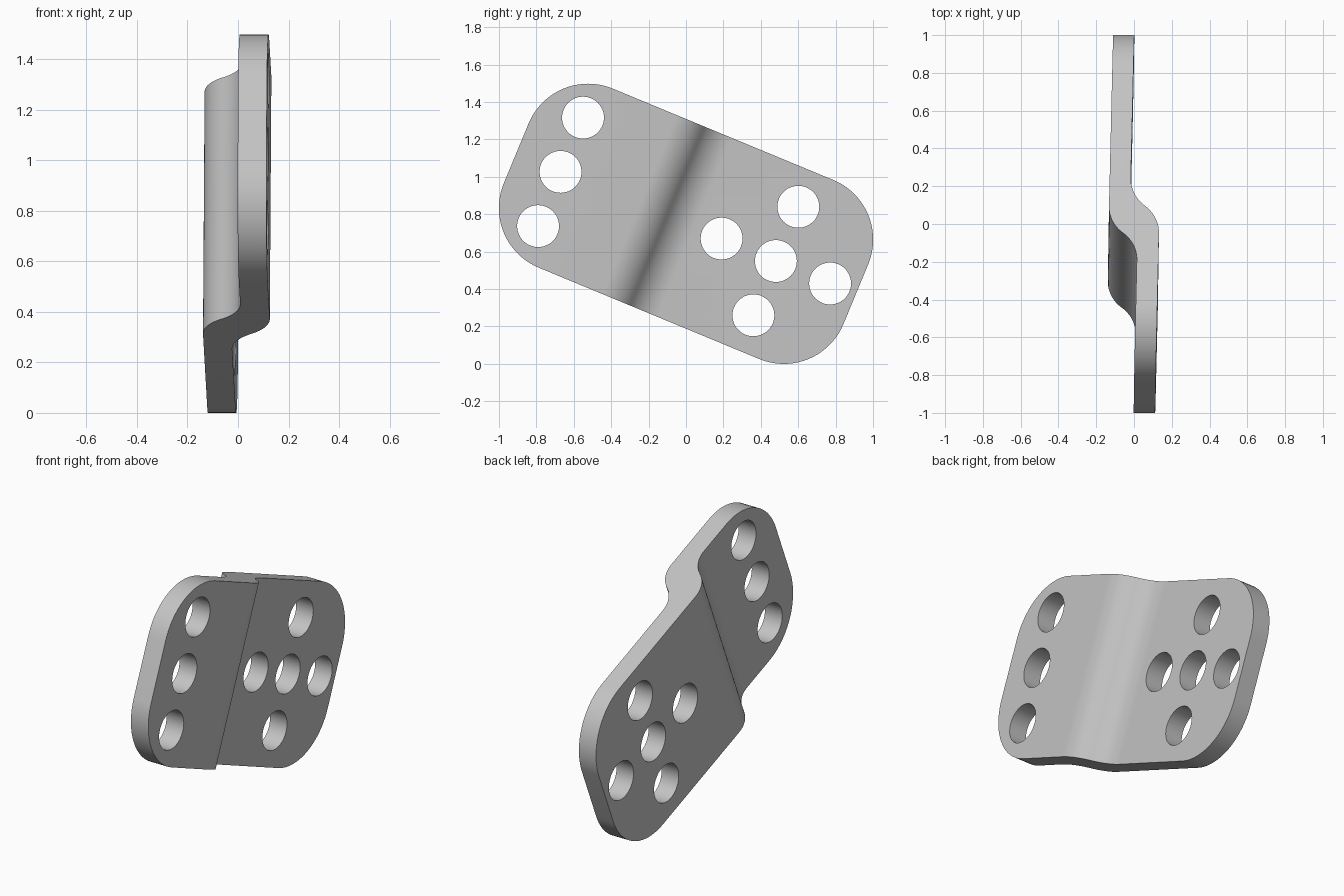
import bpy, bmesh, math
from mathutils import Matrix, Vector

cube = bpy.data.objects.get("Cube")
if cube:
    bpy.data.objects.remove(cube, do_unlink=True)

HALF_LENGTH, HALF_WIDTH, CORNER = 0.983, 0.518, 0.345
HOLE_RADIUS = 0.112
TILT = math.radians(22.5)

grey = bpy.data.materials.new("plain grey")
grey.use_nodes = True
colour = (0.55, 0.55, 0.55, 1)
grey.diffuse_color = colour
grey.node_tree.nodes["Principled BSDF"].inputs["Base Color"].default_value = colour


def prism(name, points, offset):
    """Extrude a closed outline of 3D points along an offset."""
    bm = bmesh.new()
    face = bm.faces.new([bm.verts.new(p) for p in points])
    extruded = bmesh.ops.extrude_face_region(bm, geom=[face])["geom"]
    verts = [g for g in extruded if isinstance(g, bmesh.types.BMVert)]
    bmesh.ops.translate(bm, verts=verts, vec=offset)
    bmesh.ops.recalc_face_normals(bm, faces=bm.faces)
    mesh = bpy.data.meshes.new(name)
    bm.to_mesh(mesh)
    bm.free()
    mesh.materials.append(grey)
    obj = bpy.data.objects.new(name, mesh)
    bpy.context.collection.objects.link(obj)
    return obj


def arc(cx, cy, radius, start, sweep, steps):
    angles = [start + sweep * i / steps for i in range(steps + 1)]
    return [(cx + radius * math.cos(a), cy + radius * math.sin(a)) for a in angles]


def joggle(centre, high, low, half_run, steps=12):
    """Two tangent arcs stepping from the high level down to the low level."""
    rise = (high - low) / 2
    angle = 2 * math.atan(rise / half_run)
    radius = half_run / math.sin(angle)
    first = arc(centre - half_run, high - radius, radius, math.pi / 2, -angle, steps)
    second = arc(centre + half_run, low + radius, radius,
                 -math.pi / 2 - angle, angle, steps)
    return first + second[1:]


def cut(target, cutter, operation):
    mod = target.modifiers.new(operation.title(), 'BOOLEAN')
    mod.object, mod.operation, mod.solver = cutter, operation, 'EXACT'
    bpy.context.view_layer.objects.active = target
    bpy.ops.object.modifier_apply(modifier=mod.name)
    bpy.data.objects.remove(cutter, do_unlink=True)


# Stepped slab, drawn as a side profile (length, thickness)
outer = [(-1.2, 0.135)] + joggle(-0.11, 0.135, -0.021, 0.16) + [(1.2, -0.021)]
inner = [(-1.2, 0.021)] + joggle(-0.265, 0.021, -0.133, 0.155) + [(1.2, -0.133)]
profile = outer + inner[::-1]
plate = prism("stepped_plate", [(u, -0.8, w) for u, w in profile], Vector((0, 1.6, 0)))

# Rounded outline
outline = []
for i, (su, sv) in enumerate([(1, 1), (-1, 1), (-1, -1), (1, -1)]):
    outline += arc(su * (HALF_LENGTH - CORNER), sv * (HALF_WIDTH - CORNER), CORNER,
                   i * math.pi / 2, math.pi / 2, 20)
blank = prism("outline_blank", [(u, v, -0.5) for u, v in outline], Vector((0, 0, 1)))
cut(plate, blank, 'INTERSECT')

# Bolt holes: a row of three on one arm, a cross of five on the other
holes = [(-0.726, v) for v in (-0.314, 0, 0.314)]
holes += [(0.52 + a, b) for a, b in
          [(0, 0), (-0.314, 0), (0.314, 0), (0, -0.314), (0, 0.314)]]
for u, v in holes:
    circle = arc(u, v, HOLE_RADIUS, 0, math.tau, 48)[:-1]
    cut(plate, prism("hole_cutter", [(a, b, -0.5) for a, b in circle],
                     Vector((0, 0, 1))), 'DIFFERENCE')

# Stand the plate upright, with a slight lean
c, s = math.cos(TILT), math.sin(TILT)
plate.data.transform(Matrix(((0.022, 0.006, 1, 0),
                             (c, s, 0, 0),
                             (-s, c, 0, 0.75),
                             (0, 0, 0, 1))))
lowest = min(v.co.z for v in plate.data.vertices)
plate.data.transform(Matrix.Translation((0, 0, -lowest)))

bpy.ops.object.select_all(action='DESELECT')
plate.select_set(True)
bpy.context.view_layer.objects.active = plate
bpy.ops.object.shade_smooth_by_angle(angle=math.radians(30))
